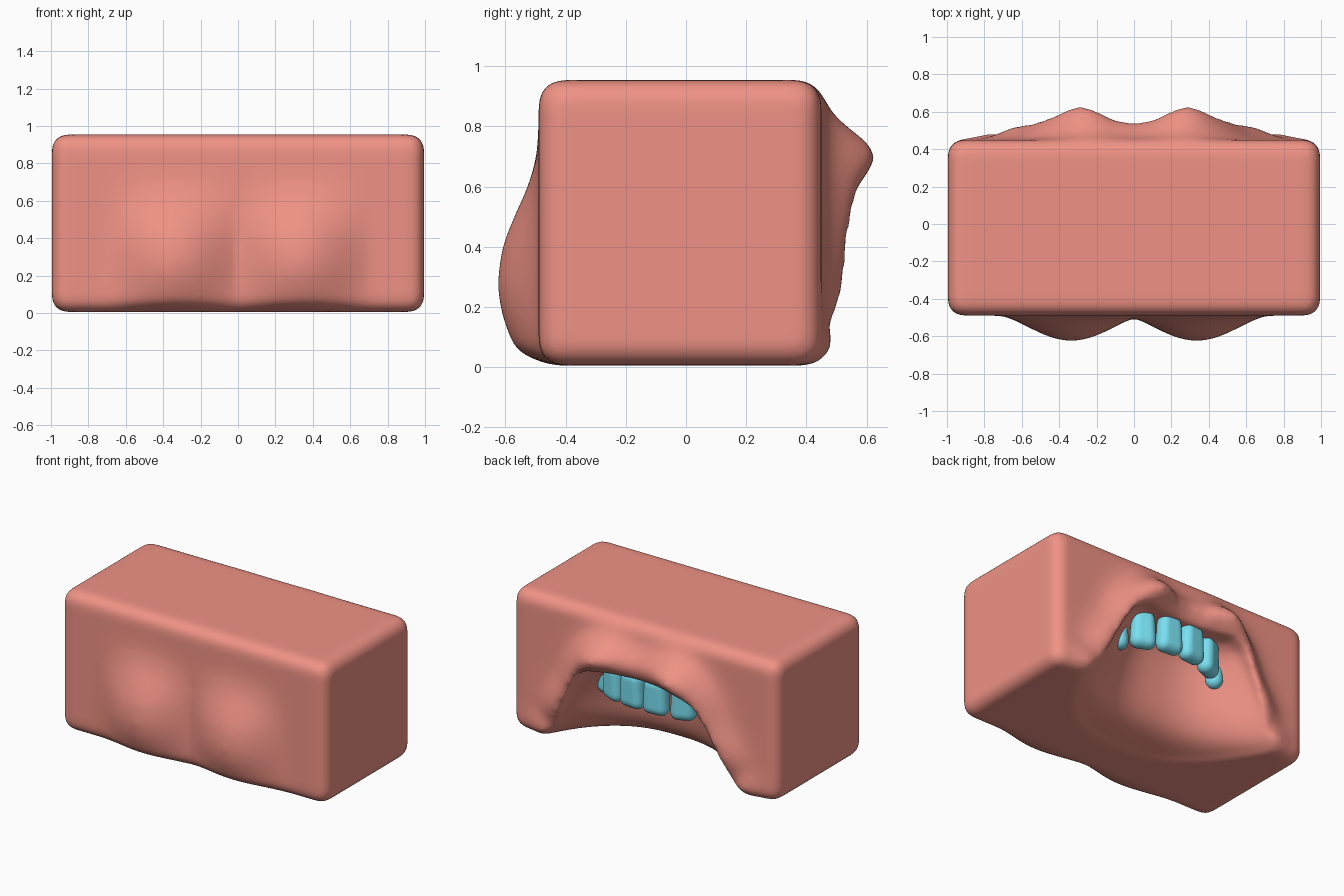
import bpy, bmesh, math
from mathutils import Vector, Matrix

if "Cube" in bpy.data.objects:
    bpy.data.objects.remove(bpy.data.objects["Cube"])


def smooth_rows(rows, n=6):
    # resample a short list of rows with a Catmull-Rom curve
    pts = [Vector(r) for r in rows]
    out = []
    for i in range(len(pts) - 1):
        a, b, c, d = pts[max(i - 1, 0)], pts[i], pts[i + 1], pts[min(i + 2, len(pts) - 1)]
        for k in range(n):
            t = k / n
            out.append(0.5 * (2 * b + (c - a) * t + (2 * a - 5 * b + 4 * c - d) * t * t
                              + (3 * b - a - 3 * c + d) * t ** 3))
    return out + [pts[-1]]


def lerp(table, t):
    # piecewise linear lookup in a sorted list of (t, value)
    if t <= table[0][0]:
        return table[0][1]
    for (a, va), (b, vb) in zip(table, table[1:]):
        if t <= b:
            return va + (vb - va) * (t - a) / (b - a)
    return table[-1][1]


def material(name, color):
    m = bpy.data.materials.new(name)
    m.diffuse_color = color
    m.use_nodes = True
    m.node_tree.nodes["Principled BSDF"].inputs["Base Color"].default_value = m.diffuse_color
    return m


def make_object(name, bm, mat=None):
    bmesh.ops.recalc_face_normals(bm, faces=bm.faces)
    me = bpy.data.meshes.new(name)
    bm.to_mesh(me)
    bm.free()
    for p in me.polygons:
        p.use_smooth = True
    ob = bpy.data.objects.new(name, me)
    bpy.context.collection.objects.link(ob)
    if mat:
        me.materials.append(mat)
    return ob


def rounded_box(half, radius, cuts):
    bm = bmesh.new()
    bmesh.ops.create_cube(bm, size=2)
    bmesh.ops.subdivide_edges(bm, edges=bm.edges[:], cuts=cuts, use_grid_fill=True)
    for v in bm.verts:
        p = Vector([c * h for c, h in zip(v.co, half)])
        q = Vector([max(-(h - radius), min(h - radius, c)) for c, h in zip(p, half)])
        v.co = q + (p - q).normalized() * radius
    return bm


flesh = material("flesh", (0.87, 0.29, 0.235, 1))
enamel = material("enamel", (0.19, 0.74, 0.88, 1))

# Front bumps: height profile
BUMP_Z = smooth_rows([(0.0, 0.0), (0.05, 0.5), (0.12, 0.76), (0.2, 0.94), (0.29, 1), (0.4, 0.88),
                      (0.5, 0.60), (0.6, 0.27), (0.7, 0.06), (0.8, 0)])
# Lip ridge on the back: x, z, protrusion
RIDGE = smooth_rows([(0, 0.69, 0.088), (0.12, 0.695, 0.11), (0.28, 0.70, 0.18), (0.42, 0.60, 0.125),
                     (0.52, 0.42, 0.09), (0.62, 0.27, 0.07), (0.69, 0.17, 0.025),
                     (0.75, 0.07, 0.035)], 4)


def bump(x, z):
    d = abs(abs(x) - 0.335) / 0.385
    return 0.135 * max(0, math.cos(min(d, 1) * math.pi / 2)) ** 1.5 * lerp(BUMP_Z, z)


def lip(x, z):
    p, best = Vector((abs(x), z)), 0
    for a, b in zip(RIDGE, RIDGE[1:]):
        va, vb = a.xy, b.xy
        t = max(0, min(1, (p - va).dot(vb - va) / (vb - va).length_squared))
        d = (p - va.lerp(vb, t)).length
        best = max(best, (a.z + (b.z - a.z) * t) * math.exp(-(d / 0.115) ** 2))
    return best


# Block with front bumps and lip ridge
bm = rounded_box((0.995, 0.47, 0.475), 0.08, 69)
for v in bm.verts:
    v.co += Vector((0, -0.02, 0.48))
    x, y, z = v.co
    if y < -0.2:
        v.co.y -= bump(x, z) * min(1, (-0.2 - y) / 0.2)
    elif y > 0.15:
        v.co.y += lip(x, z) * min(1, (y - 0.15) / 0.2)
body = make_object("mouth_block", bm, flesh)

# Cavity cutter: z, half width, depth of the inner wall
LEVELS = smooth_rows([(-0.1, 0.83, -0.25), (0.0, 0.79, -0.18), (0.045, 0.73, 0.01),
                      (0.10, 0.68, 0.11), (0.2, 0.62, 0.17), (0.35, 0.55, 0.20),
                      (0.48, 0.48, 0.235), (0.56, 0.42, 0.29), (0.605, 0.33, 0.38)], 3)
bm = bmesh.new()
rings = []
for z, w, y0 in LEVELS:
    pts = [(w, 0.9)]
    for i in range(20, -21, -1):
        t = i / 20
        pts.append((w * t, y0 + (0.47 - y0) * abs(t) ** 2.6))
    pts.append((-w, 0.9))
    rings.append([bm.verts.new((x, y, z)) for x, y in pts])
for lo, hi in zip(rings, rings[1:]):
    for i in range(len(lo)):
        j = (i + 1) % len(lo)
        bm.faces.new((lo[i], lo[j], hi[j], hi[i]))
bm.faces.new(rings[0])
bm.faces.new(rings[-1])
bmesh.ops.triangulate(bm, faces=bm.faces[:])
cutter = make_object("cavity_cutter", bm)
cutter.hide_render = True

# Carve, then melt everything into one soft skin
mod = body.modifiers.new("carve", 'BOOLEAN')
mod.operation, mod.object, mod.solver = 'DIFFERENCE', cutter, 'EXACT'
mod = body.modifiers.new("skin", 'REMESH')
mod.mode, mod.voxel_size, mod.use_smooth_shade = 'VOXEL', 0.016, True
mod = body.modifiers.new("soften", 'SMOOTH')
mod.factor, mod.iterations = 0.5, 20
bpy.context.view_layer.objects.active = body
for name in ("carve", "skin", "soften"):
    bpy.ops.object.modifier_apply(modifier=name)
bpy.data.objects.remove(cutter)

# Upper teeth along the arch: x, y, turn, half width, lower end
for x, y, turn, hw, low in [(0.088, 0.44, 5, 0.09, 0.385), (0.26, 0.395, 24, 0.085, 0.375),
                            (0.385, 0.305, 48, 0.068, 0.36)]:
    for side, label in ((1, "right"), (-1, "left")):
        bm = rounded_box((hw, 0.055, 0.125), 0.054, 15)
        for v in bm.verts:
            v.co.x *= 1 - 0.15 * (v.co.z + 0.125) / 0.25
        rot = Matrix.Rotation(math.radians(-turn * side), 4, 'Z')
        bm.transform(Matrix.Translation((x * side, y, low + 0.125)) @ rot)
        make_object("tooth_" + label, bm, enamel)
